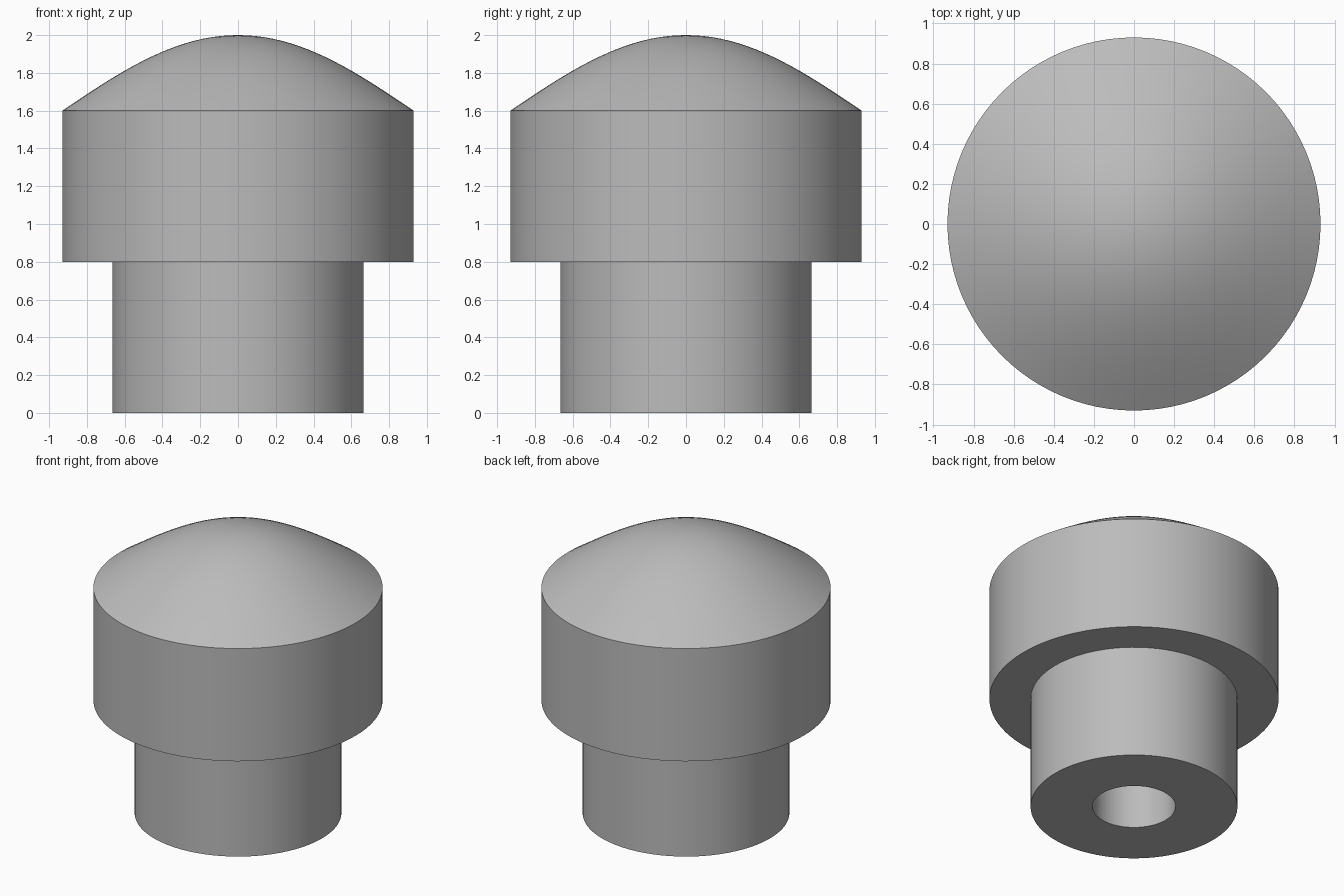
import bpy
import bmesh
from math import cos, pi, radians

SEGMENTS = 96
DOME_STEPS = 20
HEAD_R, STEM_R, BORE_R = 0.93, 0.665, 0.267
STEM_TOP, HEAD_TOP, APEX = 0.8, 1.6, 2.0
BORE_DEPTH = 0.8

cube = bpy.data.objects.get("Cube")
if cube:
    bpy.data.objects.remove(cube, do_unlink=True)


def make_material(name, color):
    mat = bpy.data.materials.new(name)
    mat.use_nodes = True
    mat.diffuse_color = color
    mat.node_tree.nodes["Principled BSDF"].inputs["Base Color"].default_value = color
    return mat


def lathe(name, profile, mat):
    """Spin an (r, z) profile around the z axis into a smooth solid."""
    bm = bmesh.new()
    verts = [bm.verts.new((r, 0, z)) for r, z in profile]
    edges = [bm.edges.new(pair) for pair in zip(verts, verts[1:])]
    bmesh.ops.spin(bm, geom=verts + edges, cent=(0, 0, 0), axis=(0, 0, 1),
                   angle=2 * pi, steps=SEGMENTS, use_merge=True)
    bmesh.ops.remove_doubles(bm, verts=bm.verts, dist=1e-5)
    bmesh.ops.recalc_face_normals(bm, faces=bm.faces)
    mesh = bpy.data.meshes.new(name)
    bm.to_mesh(mesh)
    bm.free()
    mesh.materials.append(mat)
    obj = bpy.data.objects.new(name, mesh)
    bpy.context.collection.objects.link(obj)
    bpy.ops.object.select_all(action="DESELECT")
    obj.select_set(True)
    bpy.context.view_layer.objects.active = obj
    bpy.ops.object.shade_smooth_by_angle(angle=radians(30))
    return obj


# Blind bore, stem and wide head
profile = [(0, BORE_DEPTH), (BORE_R, BORE_DEPTH), (BORE_R, 0), (STEM_R, 0),
           (STEM_R, STEM_TOP), (HEAD_R, STEM_TOP)]

# Domed crown, from the rim to the apex
for i in range(DOME_STEPS + 1):
    t = 1 - i / DOME_STEPS
    height = HEAD_TOP + (APEX - HEAD_TOP) * cos(t * pi / 2)
    profile.append((HEAD_R * t, height))

grey = make_material("plain grey", (0.5, 0.5, 0.5, 1))
lathe("domed_plug", profile, grey)
